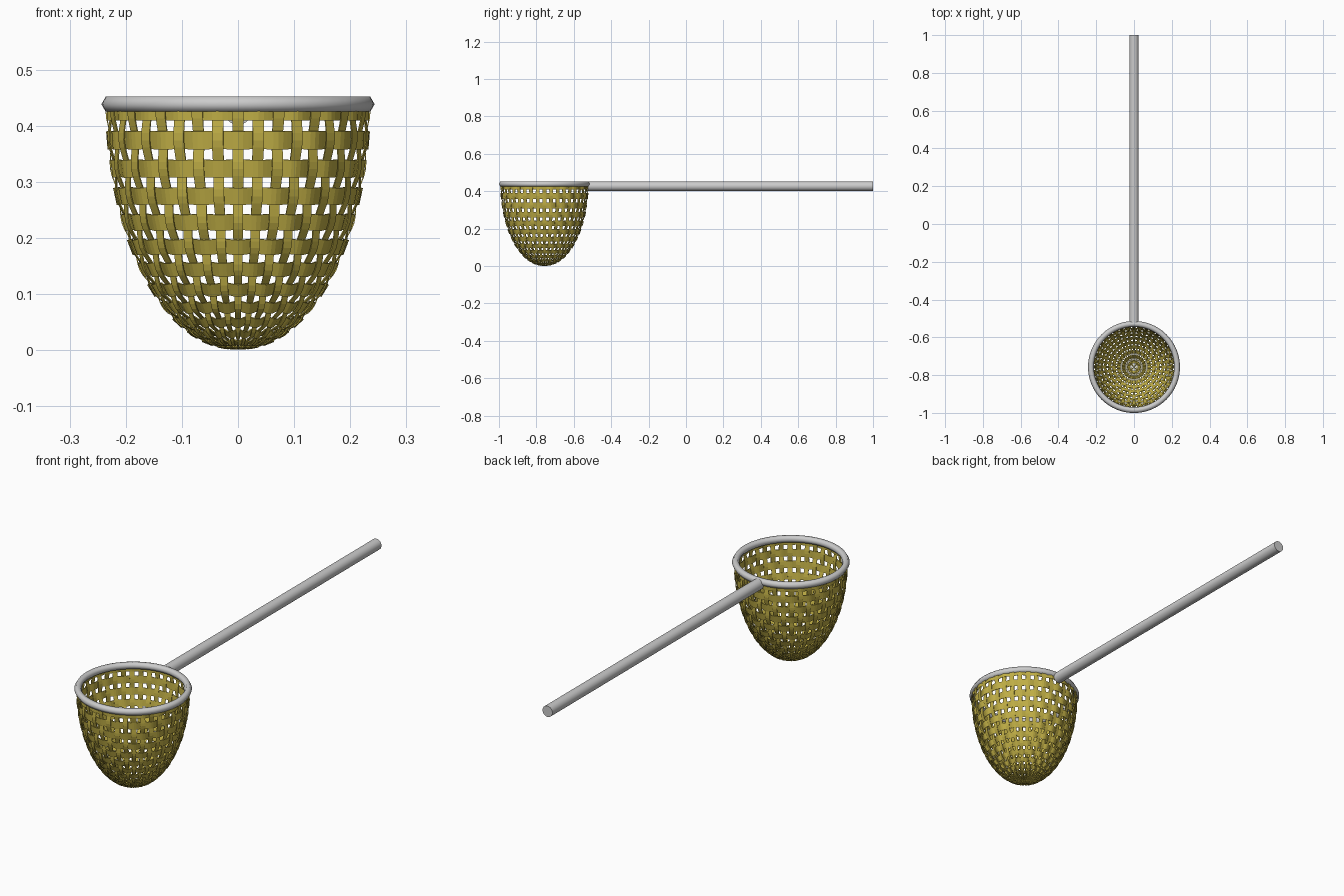
import bpy, bmesh
from math import sin, cos, pi, radians, hypot
from mathutils import Vector

if "Cube" in bpy.data.objects:
    bpy.data.objects.remove(bpy.data.objects["Cube"])

CY = -0.757            # net centre in y
RX, RZ, ZC = 0.232, 0.436, 0.438   # half ellipsoid of the net
RIBS, STEP, FIRST, ROWS = 40, radians(6.8), radians(1.6), 13
AMP = 0.0035

straw = bpy.data.materials.new("straw")
straw.diffuse_color = (0.52, 0.42, 0.06, 1)
straw.use_nodes = True
straw.node_tree.nodes["Principled BSDF"].inputs["Base Color"].default_value = straw.diffuse_color


def net_point(lat, ang, off):
    """Point on the net: latitude below the rim, angle around, weave offset."""
    r, z = RX * cos(lat), -RZ * sin(lat)
    nr, nz = cos(lat) / RX, -sin(lat) / RZ
    k = off * min(1, 3 * cos(lat)) / hypot(nr, nz)
    r, z = r + nr * k, z + nz * k
    return Vector((r * cos(ang), CY + r * sin(ang), ZC + z))


def weave(lat, ang):
    """Over/under wave, positive where the rib passes outside."""
    return AMP * cos(pi * (lat - FIRST) / STEP) * cos(ang * RIBS / 2)


def strip(bm, pairs, closed=False):
    rows = [(bm.verts.new(a), bm.verts.new(b)) for a, b in pairs]
    nxt = rows[1:] + (rows[:1] if closed else [])
    for (a, b), (c, d) in zip(rows, nxt):
        bm.faces.new((a, b, d, c))


def finish(bm, name):
    bmesh.ops.recalc_face_normals(bm, faces=bm.faces)
    me = bpy.data.meshes.new(name)
    bm.to_mesh(me)
    bm.free()
    ob = bpy.data.objects.new(name, me)
    bpy.context.collection.objects.link(ob)
    me.materials.append(straw)
    m = ob.modifiers.new("thickness", 'SOLIDIFY')
    m.thickness = 0.002
    m.offset = 0
    return ob


# Vertical ribs, tapering towards the bottom
bm = bmesh.new()
half = 0.28 * 2 * pi / RIBS
for i in range(RIBS):
    a = 2 * pi * i / RIBS
    pairs = []
    for k in range(ROWS * 4 + 1):
        lat = min(FIRST + STEP * k / 4, radians(89))
        w = weave(lat, a)
        pairs.append((net_point(lat, a - half, w), net_point(lat, a + half, w)))
        if lat >= radians(89):
            break
    strip(bm, pairs)
finish(bm, "net_ribs")

# Horizontal bands woven through the ribs
bm = bmesh.new()
hw = 0.315 * STEP
for j in range(ROWS):
    lat = FIRST + STEP * j
    pairs = []
    for k in range(RIBS * 4):
        a = 2 * pi * k / (RIBS * 4)
        w = -weave(lat, a)
        pairs.append((net_point(lat - hw, a, w), net_point(lat + hw, a, w)))
    strip(bm, pairs, True)
finish(bm, "net_bands")

# Rim hoop with a six-sided section
bpy.ops.mesh.primitive_torus_add(location=(0, CY, 0.4385), major_radius=0.228,
                                 minor_radius=0.0155, major_segments=64, minor_segments=6)
rim = bpy.context.object
rim.name = "rim"
bpy.ops.object.shade_smooth_by_angle(angle=radians(65))

# Handle pole
y0, y1 = -0.525, 1.0
bpy.ops.mesh.primitive_cylinder_add(vertices=32, radius=0.025, depth=y1 - y0,
                                    location=(0, (y0 + y1) / 2, 0.427), rotation=(pi / 2, 0, 0))
bpy.context.object.name = "handle"
bpy.ops.object.shade_smooth_by_angle(angle=radians(40))
